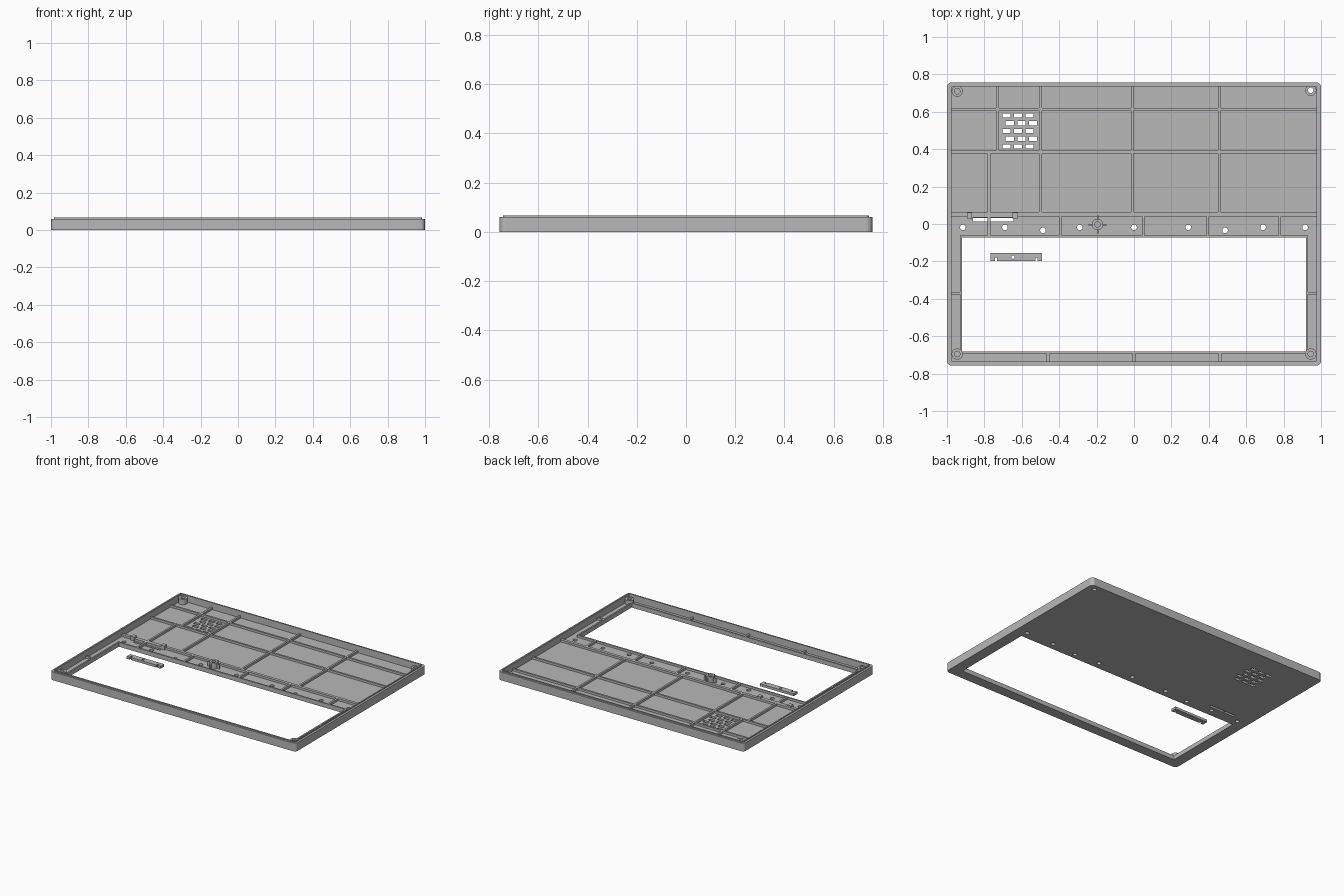
import bpy, bmesh
from math import sin, cos, pi

cube = bpy.data.objects.get("Cube")
if cube:
    bpy.data.objects.remove(cube)

grey = bpy.data.materials.new("case_grey")
grey.use_nodes = True
colour = (0.48, 0.48, 0.48, 1)
grey.diffuse_color = colour
grey.node_tree.nodes["Principled BSDF"].inputs["Base Color"].default_value = colour

FLOOR, RIB, TOP = 0.016, 0.032, 0.06


def make(name, bm):
    bmesh.ops.recalc_face_normals(bm, faces=bm.faces)
    mesh = bpy.data.meshes.new(name)
    bm.to_mesh(mesh)
    bm.free()
    mesh.materials.append(grey)
    obj = bpy.data.objects.new(name, mesh)
    bpy.context.collection.objects.link(obj)
    return obj


def rounded(x, y, r, cx=0, cy=0, steps=6):
    """Rounded rectangle outline with half sizes x, y."""
    pts = []
    for q, (sx, sy) in enumerate([(1, 1), (-1, 1), (-1, -1), (1, -1)]):
        for i in range(steps):
            a = (q + i / (steps - 1)) * pi / 2
            pts.append((cx + sx * (x - r) + r * cos(a), cy + sy * (y - r) + r * sin(a)))
    return pts


def circle(cx, cy, r, n=24):
    return [(cx + r * cos(2 * pi * i / n), cy + r * sin(2 * pi * i / n)) for i in range(n)]


def add_prism(bm, pts, z0, z1):
    low = [bm.verts.new((x, y, z0)) for x, y in pts]
    high = [bm.verts.new((x, y, z1)) for x, y in pts]
    bm.faces.new(low[::-1])
    bm.faces.new(high)
    n = len(pts)
    for i in range(n):
        j = (i + 1) % n
        bm.faces.new((low[i], low[j], high[j], high[i]))


def add_ring(bm, outer, inner, z0, z1):
    loops = [[bm.verts.new((x, y, z)) for x, y in pts]
             for pts, z in ((outer, z0), (outer, z1), (inner, z1), (inner, z0))]
    n = len(outer)
    for k in range(4):
        a, b = loops[k], loops[(k + 1) % 4]
        for i in range(n):
            j = (i + 1) % n
            bm.faces.new((a[i], a[j], b[j], b[i]))


def add_box(bm, x0, x1, y0, y1, z0, z1):
    add_prism(bm, [(x0, y0), (x1, y0), (x1, y1), (x0, y1)], z0, z1)


def cut(obj, cutter):
    cutter.hide_render = True
    cutter.hide_viewport = True
    mod = obj.modifiers.new("openings", "BOOLEAN")
    mod.operation = "DIFFERENCE"
    mod.solver = "EXACT"
    mod.object = cutter
    bpy.context.view_layer.objects.active = obj
    bpy.ops.object.modifier_apply(modifier=mod.name)
    bpy.data.objects.remove(cutter)


# Floor panel with its openings
bm = bmesh.new()
add_prism(bm, rounded(0.995, 0.752, 0.02), 0, FLOOR)
floor = make("floor_panel", bm)
bm = bmesh.new()
add_box(bm, -0.92, 0.92, -0.682, -0.072, -1, 1)
add_box(bm, -0.86, -0.645, 0.013, 0.031, -1, 1)
for x in (0, 0.29, 0.487, 0.69, 0.915):
    for s in ((-1, 1) if x else (1,)):
        add_prism(bm, circle(s * x, -0.034 if x == 0.487 else -0.018, 0.015), -1, 1)
for row in range(5):
    for col in range(3):
        x = -0.682 + col * 0.062 + (row % 2) * 0.018
        y = 0.58 - row * 0.0415
        add_box(bm, x - 0.022, x + 0.022, y - 0.011, y + 0.011, -1, 1)
add_prism(bm, circle(0.945, 0.715, 0.015), -1, 1)
cut(floor, make("floor_cutter", bm))

# Outer wall and its raised inner lip
bm = bmesh.new()
add_ring(bm, rounded(1, 0.757, 0.025), rounded(0.98, 0.74, 0.01), 0, TOP)
make("outer_wall", bm)
bm = bmesh.new()
add_ring(bm, rounded(0.985, 0.744, 0.014), rounded(0.977, 0.736, 0.008), FLOOR / 2, TOP + 0.006)
make("wall_lip", bm)

# Rim round the large opening
bm = bmesh.new()
add_ring(bm, rounded(0.931, 0.316, 0.004, 0, -0.377), rounded(0.92, 0.305, 0.002, 0, -0.377),
         0.002, RIB)
make("opening_rim", bm)

# Stiffening ribs: (x, y start, y end) and (y, half width)
bm = bmesh.new()
W = 0.007
for x, y0, y1 in [(-0.73, 0.385, 0.74), (-0.5, 0.05, 0.74), (-0.01, 0.05, 0.74),
                  (0.455, 0.05, 0.74), (-0.775, -0.065, 0.385),
                  (-0.395, -0.065, 0.05), (0.05, -0.065, 0.05),
                  (0.395, -0.065, 0.05), (0.78, -0.065, 0.05),
                  (-0.46, -0.74, -0.685), (0, -0.74, -0.685), (0.46, -0.74, -0.685)]:
    add_box(bm, x - W, x + W, y0, y1, FLOOR / 2, RIB)
for y, w in [(0.613, W), (0.385, W), (0.052, 0.011)]:
    add_box(bm, -0.98, 0.98, y - w, y + w, FLOOR / 2, RIB)
for s in (-1, 1):
    xs = sorted((s * 0.98, s * 0.925))
    add_box(bm, *xs, -0.377, -0.363, FLOOR / 2, RIB)
make("floor_ribs", bm)

# Retaining clips beside the slot
bm = bmesh.new()
for x in (-0.88, -0.635):
    add_box(bm, x - 0.014, x + 0.014, 0.03, 0.062, FLOOR / 2, 0.045)
add_box(bm, -0.87, -0.645, 0.034, 0.042, FLOOR / 2, RIB)
make("slot_clips", bm)

# Screw bosses in the corners and near the centre
for name, x, y, top in [("back_right_boss", -0.945, 0.71, 0.056),
                        ("back_left_boss", 0.945, 0.715, 0.046),
                        ("front_right_boss", -0.945, -0.695, 0.052),
                        ("front_left_boss", 0.945, -0.695, 0.052),
                        ("centre_boss", -0.195, -0.003, 0.06)]:
    bm = bmesh.new()
    add_ring(bm, circle(x, y, 0.03), circle(x, y, 0.015), FLOOR / 2, top)
    if name == "centre_boss":
        for dx, dy in ((1, 0), (-1, 0), (0, 1), (0, -1)):
            cx, cy = x + dx * 0.038, y + dy * 0.038
            hx, hy = (0.011, 0.004) if dx else (0.004, 0.011)
            add_box(bm, cx - hx, cx + hx, cy - hy, cy + hy, FLOOR / 2, 0.05)
    boss = make(name, bm)
    bpy.ops.object.select_all(action="DESELECT")
    boss.select_set(True)
    bpy.context.view_layer.objects.active = boss
    bpy.ops.object.shade_smooth_by_angle()

# Loose retainer bar lying inside the opening
bm = bmesh.new()
add_box(bm, -0.767, -0.492, -0.198, -0.156, 0, 0.018)
bar = make("retainer_bar", bm)
bm = bmesh.new()
for x in (-0.738, -0.521):
    add_box(bm, x - 0.006, x + 0.006, -0.3, -0.178, -1, 1)
add_prism(bm, circle(-0.647, -0.177, 0.009), -1, 1)
cut(bar, make("bar_cutter", bm))
